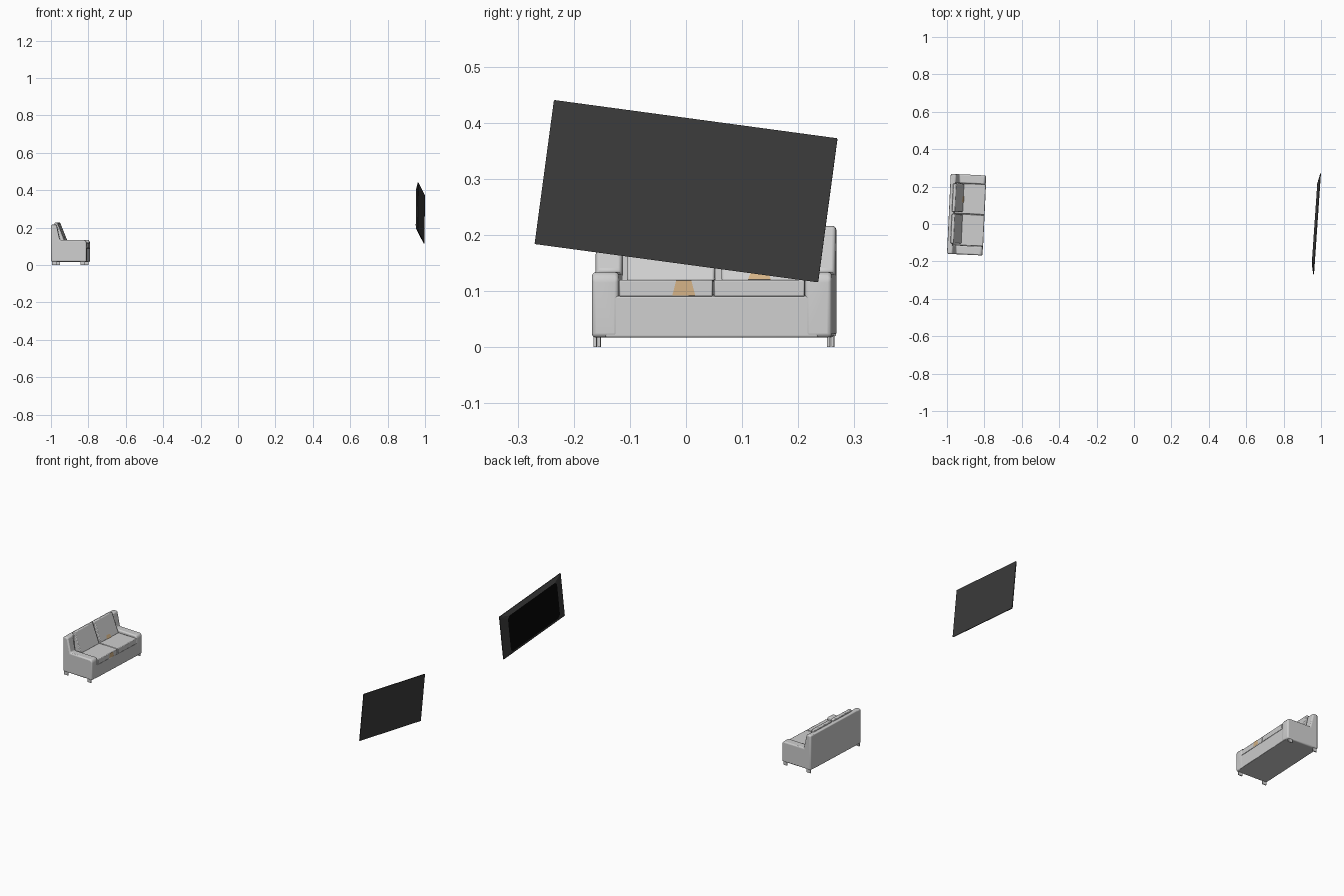
import bpy, bmesh, math
from mathutils import Matrix, Vector

if "Cube" in bpy.data.objects:
    bpy.data.objects.remove(bpy.data.objects["Cube"])


def material(name, rgb):
    m = bpy.data.materials.new(name)
    m.diffuse_color = (*rgb, 1)
    m.use_nodes = True
    m.node_tree.nodes["Principled BSDF"].inputs["Base Color"].default_value = m.diffuse_color
    return m


FABRIC = material("light grey fabric", (0.62, 0.62, 0.62))
TAN = material("tan", (0.66, 0.45, 0.24))
CASING = material("dark grey casing", (0.045, 0.045, 0.045))
BLACK = material("black screen", (0.002, 0.002, 0.002))

# Sofa frame: local x = depth (front is +x), local y = length
SOFA = Matrix.Translation((-0.895, 0.05, 0)) @ Matrix.Rotation(-0.047, 4, 'Z')


def finish(name, bm, mats, matrix, bevel=0, segments=3):
    bmesh.ops.recalc_face_normals(bm, faces=bm.faces)
    bm.transform(matrix)
    me = bpy.data.meshes.new(name)
    bm.to_mesh(me)
    bm.free()
    for m in mats:
        me.materials.append(m)
    ob = bpy.data.objects.new(name, me)
    bpy.context.collection.objects.link(ob)
    if bevel:
        mod = ob.modifiers.new("rounding", 'BEVEL')
        mod.width = bevel
        mod.segments = segments
        mod.limit_method = 'ANGLE'
        mod.angle_limit = math.radians(25)
        bpy.context.view_layer.objects.active = ob
        ob.select_set(True)
        bpy.ops.object.shade_smooth_by_angle(angle=math.radians(40))
        ob.select_set(False)
    return ob


def extrude(name, profile, y0, y1, mat=FABRIC, bevel=0.0, segments=3):
    """Extrude a depth/height profile along the sofa's length."""
    bm = bmesh.new()
    face = bm.faces.new([bm.verts.new((u, y0, z)) for u, z in profile])
    ext = bmesh.ops.extrude_face_region(bm, geom=[face])
    moved = [v for v in ext["geom"] if isinstance(v, bmesh.types.BMVert)]
    bmesh.ops.translate(bm, verts=moved, vec=(0, y1 - y0, 0))
    return finish(name, bm, [mat], SOFA, bevel, segments)


def box(u0, u1, z0, z1):
    return [(u0, z0), (u1, z0), (u1, z1), (u0, z1)]


def plate(name, corners):
    bm = bmesh.new()
    f = bm.faces.new([bm.verts.new(c) for c in corners])
    bmesh.ops.solidify(bm, geom=[f], thickness=0.001)
    finish(name, bm, [TAN], SOFA)


# Sofa base and back
extrude("sofa_base", box(-0.09, 0.0945, 0.0175, 0.091), -0.19, 0.19, bevel=0.003)
extrude("sofa_back", [(-0.095, 0.0175), (-0.055, 0.0175), (-0.068, 0.216), (-0.095, 0.216)],
        -0.19, 0.19, bevel=0.005)

# Arms rising into the back at the rear
ARM = [(-0.095, 0.0175), (0.095, 0.0175), (0.095, 0.122), (0.086, 0.134),
       (-0.048, 0.134), (-0.066, 0.216), (-0.095, 0.216)]
for side, s in (("right", -1), ("left", 1)):
    extrude("arm_" + side, ARM, s * 0.166, s * 0.214, bevel=0.007)
    # Thin plate feet
    for end, u in (("front", 0.074), ("rear", -0.078)):
        extrude(f"{end}_foot_{side}", box(u - 0.012, u + 0.012, 0, 0.02),
                s * 0.206, s * 0.211)

# Seat and back cushions
BACK_CUSHION = [(-0.06, 0.118), (-0.02, 0.118), (-0.028, 0.138), (-0.064, 0.229), (-0.08, 0.226)]
for side, y0, y1 in (("right", -0.165, 0.002), ("left", 0.004, 0.166)):
    extrude("seat_cushion_" + side, box(-0.065, 0.096, 0.09, 0.12), y0, y1,
            bevel=0.003, segments=2)
    extrude("back_cushion_" + side, BACK_CUSHION, y0 + 0.008, y1 - 0.002,
            bevel=0.004, segments=2)

# Tan patches on the cushions
plate("seat_patch", [(0.0965, -0.070, 0.092), (0.0965, -0.029, 0.092),
                     (0.0965, -0.036, 0.119), (0.0965, -0.063, 0.119)])
plate("back_patch", [(-0.0185, 0.060, 0.121), (-0.0185, 0.100, 0.121),
                     (-0.0270, 0.094, 0.139), (-0.0270, 0.066, 0.139)])

# Television: tilted, large flat back on +x, raised cut-corner screen on -x
TV = (Matrix.Translation((0.981, 0, 0.278)) @ Matrix.Rotation(-0.0685, 4, 'Z')
      @ Matrix.Rotation(-0.134, 4, 'X'))


def octagon(bm, x, hw, hh, c):
    pts = [(-hw, -hh + c), (-hw + c, -hh), (hw - c, -hh), (hw, -hh + c),
           (hw, hh - c), (hw - c, hh), (-hw + c, hh), (-hw, hh - c)]
    return [bm.verts.new((x, y, z)) for y, z in pts]


bm = bmesh.new()
rear = octagon(bm, 0, 0.2555, 0.1295, 0.0015)
rim = octagon(bm, -0.004, 0.2555, 0.1295, 0.0015)
screen = octagon(bm, -0.016, 0.205, 0.108, 0.015)
bm.faces.new(rear)
for a, b in ((rear, rim), (rim, screen)):
    for i in range(8):
        j = (i + 1) % 8
        bm.faces.new((a[i], a[j], b[j], b[i]))
bm.faces.new(screen).material_index = 1
finish("television", bm, [CASING, BLACK], TV)
